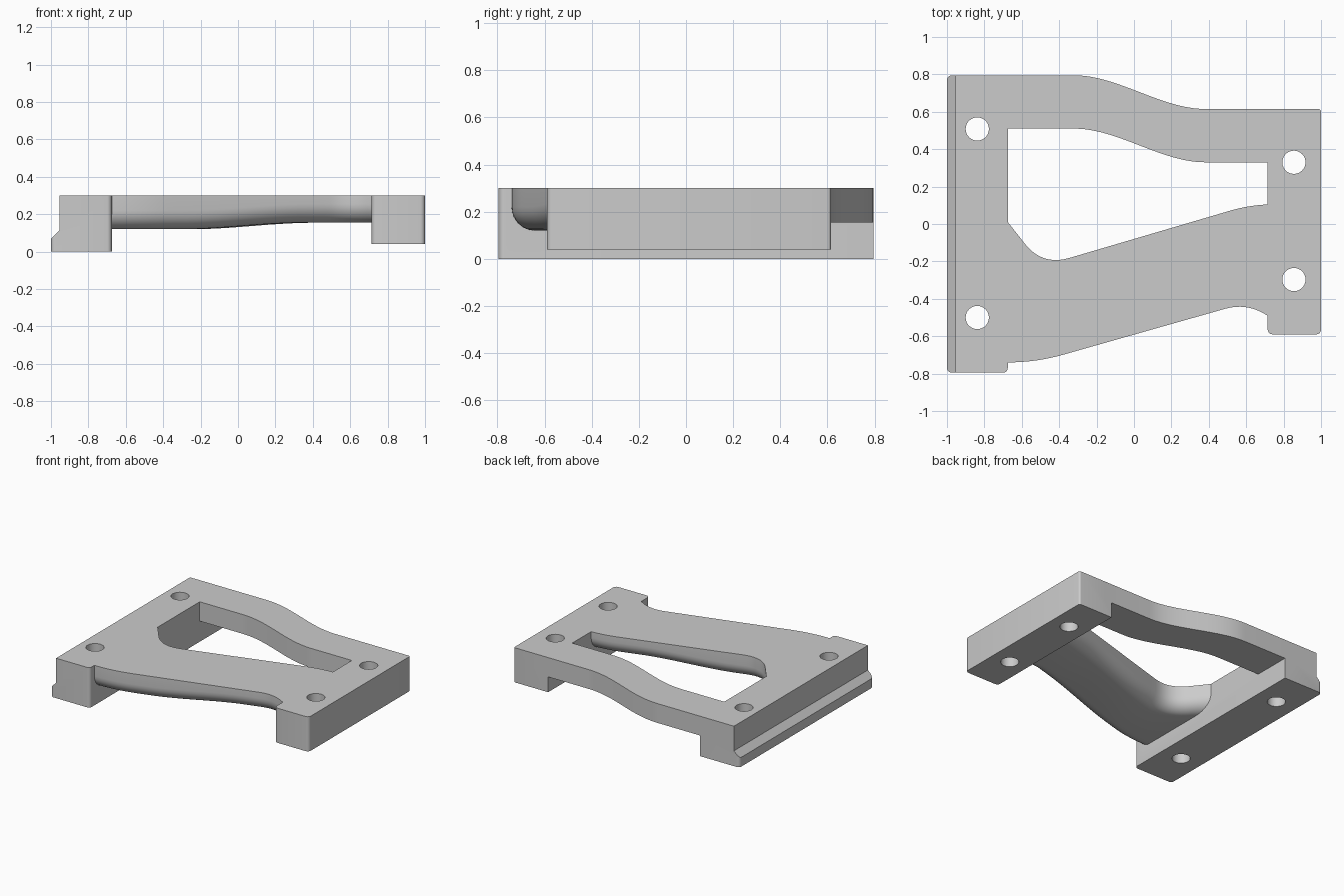
import bpy, bmesh, math
from mathutils import Vector

cube = bpy.data.objects.get("Cube")
if cube:
    bpy.data.objects.remove(cube)

TOP = 0.30

grey = bpy.data.materials.new("light grey")
grey.use_nodes = True
grey.diffuse_color = (0.6, 0.6, 0.6, 1)
grey.node_tree.nodes["Principled BSDF"].inputs["Base Color"].default_value = grey.diffuse_color


def make_object(name, bm):
    bmesh.ops.recalc_face_normals(bm, faces=bm.faces)
    mesh = bpy.data.meshes.new(name)
    bm.to_mesh(mesh)
    bm.free()
    mesh.materials.append(grey)
    obj = bpy.data.objects.new(name, mesh)
    bpy.context.collection.objects.link(obj)
    return obj


def loft(name, rings):
    """Skin a list of closed rings and cap both ends."""
    bm = bmesh.new()
    rows = [[bm.verts.new(p) for p in ring] for ring in rings]
    n = len(rows[0])
    for a, b in zip(rows, rows[1:]):
        for k in range(n):
            bm.faces.new((a[k], a[(k + 1) % n], b[(k + 1) % n], b[k]))
    bm.faces.new(rows[0])
    bm.faces.new(rows[-1])
    return make_object(name, bm)


def foot(name, x0, x1, y0, y1, z0, radii):
    """Block with rounded upright edges; radii run counter-clockwise from front -x."""
    outline = []
    corners = [(x0, y0), (x1, y0), (x1, y1), (x0, y1)]
    for i, ((cx, cy), r) in enumerate(zip(corners, radii)):
        if not r:
            outline.append((cx, cy))
            continue
        sx, sy = (1 if cx == x0 else -1), (1 if cy == y0 else -1)
        for k in range(6):
            a = math.pi * (1 + i / 2 + k / 10)
            outline.append((cx + sx * r + r * math.cos(a), cy + sy * r + r * math.sin(a)))
    return loft(name, [[(x, y, z) for x, y in outline] for z in (z0, TOP)])


def ease(x, x0, x1, v0, v1):
    t = min(max((x - x0) / (x1 - x0), 0), 1)
    return v0 + (v1 - v0) * t * t * (3 - 2 * t)


def rounded_path(points, fillets, steps=10):
    """Three-leg path with both corners rounded and a subdivided middle leg."""
    start, c1, c2, end = [Vector(p) for p in points]

    def corner(a, c, b, size):
        p, q = c + (a - c).normalized() * size, c + (b - c).normalized() * size
        return [p.lerp(c, k / steps).lerp(c.lerp(q, k / steps), k / steps) for k in range(steps + 1)]

    first, second = corner(start, c1, c2, fillets[0]), corner(c1, c2, end, fillets[1])
    middle = [first[-1].lerp(second[0], k / 16) for k in range(1, 16)]
    return [start] + first + middle + second + [end]


def rounded_side(path, inward):
    """Profile going down from the top edge at each path point, with a rounded bottom."""
    sides = []
    for i, p in enumerate(path):
        tangent = (path[min(i + 1, len(path) - 1)] - path[max(i - 1, 0)]).normalized()
        normal = Vector((-tangent.y, tangent.x)) * inward
        low = ease(p.x, -0.28, 0.38, 0.12, 0.155)
        r = 0.10
        side = [(p.x, p.y, TOP)]
        for k in range(9):
            a = math.pi / 2 * k / 8
            q = p + normal * r * (1 - math.cos(a))
            side.append((q.x, q.y, low + r * (1 - math.sin(a))))
        sides.append(side)
    return sides


# Feet
body = foot("bracket_frame", -1, -0.675, -0.795, 0.795, 0, (0.025, 0.025, 0, 0.025))
right_foot = foot("short_foot", 0.715, 1, -0.59, 0.615, 0.04, (0.025, 0.025, 0.015, 0))

# Step above the lip of the long foot
notch_profile = [(-1.1, -0.03), (-0.955, 0.115), (-0.955, 0.4), (-1.1, 0.4)]
notch = loft("lip_cutter", [[(x, y, z) for x, z in notch_profile] for y in (-1, 1)])

# Square-edged back rail with an S-bend
stations = [-0.76] + [-0.32 + 0.7 * k / 24 for k in range(25)] + [0.78]
rail_rings = []
for x in stations:
    outer, inner = ease(x, -0.32, 0.38, 0.795, 0.615), ease(x, -0.32, 0.38, 0.51, 0.33)
    rail_rings.append([(x, inner, 0.155), (x, outer, 0.155), (x, outer, TOP), (x, inner, TOP)])
rail = loft("back_rail", rail_rings)

# Wide slanted front strut with rounded lower edges
front = rounded_path([(-0.76, -0.74), (-0.524, -0.74), (0.594, -0.423), (0.76, -0.515)], (0.15, 0.11))
back = rounded_path([(-0.71, 0.055), (-0.49, -0.224), (0.629, 0.105), (0.78, 0.105)], (0.15, 0.12))
strut = loft("front_strut", [a + b[::-1] for a, b in zip(rounded_side(front, 1), rounded_side(back, -1))])


def combine(tool, operation):
    mod = body.modifiers.new(tool.name, "BOOLEAN")
    mod.operation, mod.solver, mod.object = operation, "EXACT", tool
    tool.hide_render = True
    bpy.context.view_layer.objects.active = body
    bpy.ops.object.modifier_apply(modifier=mod.name)
    bpy.data.objects.remove(tool)


combine(notch, "DIFFERENCE")
for part in (right_foot, rail, strut):
    combine(part, "UNION")

# Bolt holes
for x, y in [(-0.838, 0.508), (-0.838, -0.5), (0.855, 0.33), (0.855, -0.297)]:
    ring = [(x + 0.062 * math.cos(k * math.tau / 40), y + 0.062 * math.sin(k * math.tau / 40)) for k in range(40)]
    combine(loft("hole_cutter", [[(a, b, z) for a, b in ring] for z in (-0.1, 0.4)]), "DIFFERENCE")

# Smooth curves, crisp edges
bpy.ops.object.select_all(action="DESELECT")
body.select_set(True)
bpy.context.view_layer.objects.active = body
bpy.ops.object.shade_smooth_by_angle(angle=math.radians(30))
